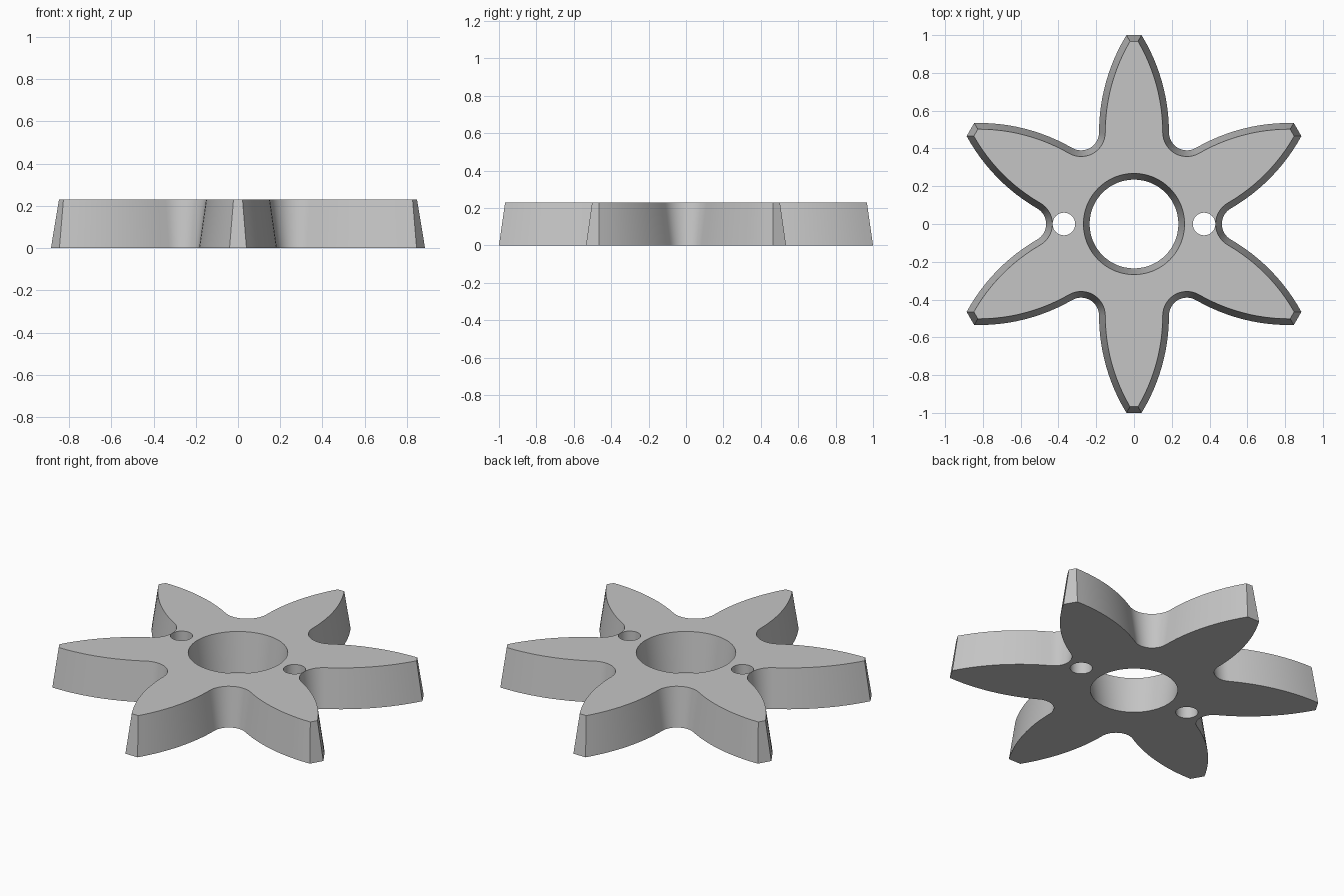
import bpy
import bmesh
from math import sin, cos, pi, radians, sqrt, asin

cube = bpy.data.objects.get("Cube")
if cube:
    bpy.data.objects.remove(cube, do_unlink=True)

TEETH = 6
HEIGHT = 0.23
DRAFT = 0.033            # how far the sloping walls lean in at the top
HALF_WIDTH = 0.185       # widest half width of a tooth
TIP_HALF = 0.04
VALLEY_DIST, VALLEY_R = 0.56, 0.095
HUB_R = 0.235
PIN_X, PIN_R = 0.371, 0.06

# Flank arc: upright where it meets the valley, passing through the tip corner
ROOT_Y = VALLEY_DIST * sin(radians(60))
RISE = 1 - ROOT_Y
DROP = HALF_WIDTH - TIP_HALF
FLANK_R = (DROP ** 2 + RISE ** 2) / (2 * DROP)


def rotate(p, a):
    return p[0] * cos(a) - p[1] * sin(a), p[0] * sin(a) + p[1] * cos(a)


def star_outline(inset, flank_steps=12, valley_steps=14):
    """Closed outline, clockwise, starting at the tip of the +y tooth."""
    r = FLANK_R - inset
    end = asin((RISE - inset) / r)
    flank = []
    for i in range(flank_steps + 1):
        a = end * (1 - i / flank_steps)
        flank.append((HALF_WIDTH - FLANK_R + r * cos(a), ROOT_Y + r * sin(a)))
    # Rounded valley between this tooth and the next
    valley = []
    for i in range(1, valley_steps):
        a = pi + radians(120) * i / valley_steps
        valley.append((VALLEY_DIST * cos(pi / 3) + (VALLEY_R + inset) * cos(a),
                       ROOT_Y + (VALLEY_R + inset) * sin(a)))
    # Mirrored flank of the next tooth
    back = [rotate((-x, y), -pi / 3) for x, y in reversed(flank)]
    sector = flank + valley + back
    return [rotate(p, -k * 2 * pi / TEETH) for k in range(TEETH) for p in sector]


def circle(cx, r, n):
    return [(cx + r * cos(2 * pi * i / n), r * sin(2 * pi * i / n)) for i in range(n)]


def add_wall(bm, low, high):
    """Side wall between two matching outlines; returns its rim edges."""
    rings = [[bm.verts.new((x, y, z)) for x, y in pts]
             for pts, z in ((low, 0), (high, HEIGHT))]
    n = len(low)
    for i in range(n):
        j = (i + 1) % n
        bm.faces.new((rings[0][i], rings[0][j], rings[1][j], rings[1][i]))
    return [[bm.edges.get((ring[i], ring[(i + 1) % n])) for i in range(n)]
            for ring in rings]


bm = bmesh.new()
walls = [
    add_wall(bm, star_outline(0), star_outline(DRAFT)),                   # teeth
    add_wall(bm, circle(0, HUB_R, 64), circle(0, HUB_R + DRAFT, 64)),     # hub bore
]
for side in (-1, 1):                                                      # pin holes
    hole = circle(side * PIN_X, PIN_R, 32)
    walls.append(add_wall(bm, hole, hole))

# Flat caps with the holes left open
for level in (0, 1):
    rim = [e for wall in walls for e in wall[level]]
    bmesh.ops.triangle_fill(bm, use_beauty=True, use_dissolve=False, edges=rim,
                            normal=(0, 0, 1 if level else -1))
bmesh.ops.recalc_face_normals(bm, faces=bm.faces[:])

mesh = bpy.data.meshes.new("star_wheel")
bm.to_mesh(mesh)
bm.free()
wheel = bpy.data.objects.new("star_wheel", mesh)
bpy.context.collection.objects.link(wheel)

# Plain grey material
grey = bpy.data.materials.new("plain_grey")
grey.use_nodes = True
colour = (0.56, 0.56, 0.56, 1)
grey.diffuse_color = colour
grey.node_tree.nodes["Principled BSDF"].inputs["Base Color"].default_value = colour
mesh.materials.append(grey)

bpy.ops.object.select_all(action='DESELECT')
wheel.select_set(True)
bpy.context.view_layer.objects.active = wheel
bpy.ops.object.shade_smooth_by_angle(angle=radians(30))
